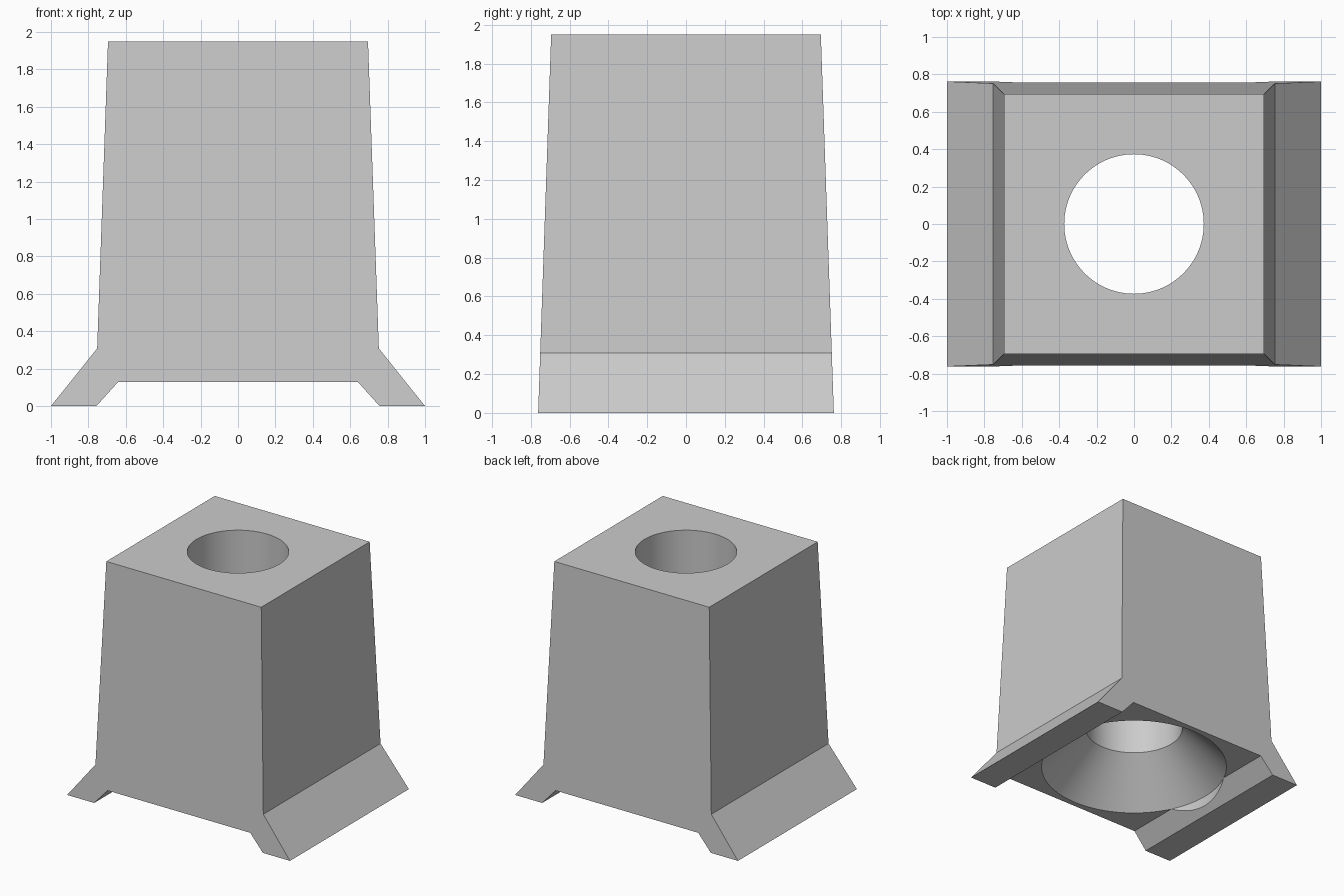
import bpy
import bmesh
import math

cube = bpy.data.objects.get("Cube")
if cube:
    bpy.data.objects.remove(cube)

grey = bpy.data.materials.new("plain grey")
grey.use_nodes = True
colour = (0.6, 0.6, 0.6, 1.0)
grey.diffuse_color = colour
grey.node_tree.nodes["Principled BSDF"].inputs["Base Color"].default_value = colour


def make_object(name, bm):
    bmesh.ops.recalc_face_normals(bm, faces=bm.faces)
    mesh = bpy.data.meshes.new(name)
    bm.to_mesh(mesh)
    bm.free()
    obj = bpy.data.objects.new(name, mesh)
    bpy.context.collection.objects.link(obj)
    mesh.materials.append(grey)
    return obj


# Tapered block with two splayed feet: half outline, mirrored in x
half = [(0.64, 0.13), (0.757, 0), (1, 0), (0.753, 0.308), (0.695, 1.95)]
outline = half + [(-x, z) for x, z in reversed(half)]


def half_depth(z):
    return 0.762 - 0.0344 * z


bm = bmesh.new()
front = [bm.verts.new((x, -half_depth(z), z)) for x, z in outline]
back = [bm.verts.new((x, half_depth(z), z)) for x, z in outline]
bm.faces.new(front)
bm.faces.new(back)
for i in range(len(outline)):
    j = (i + 1) % len(outline)
    bm.faces.new((front[i], front[j], back[j], back[i]))
block = make_object("tapered_block", bm)

# Bore cutter: straight hole flaring at 45 degrees towards the bottom
bore = [(0.713, -0.1), (0.713, 0.13), (0.373, 0.47), (0.373, 2.1)]
sides = 96
bm = bmesh.new()
rings = []
for r, z in bore:
    rings.append([bm.verts.new((r * math.cos(a), r * math.sin(a), z))
                  for a in (math.tau * k / sides for k in range(sides))])
bm.faces.new(rings[0])
bm.faces.new(rings[-1])
for low, high in zip(rings, rings[1:]):
    for k in range(sides):
        n = (k + 1) % sides
        bm.faces.new((low[k], low[n], high[n], high[k]))
cutter = make_object("bore_cutter", bm)
cutter.hide_render = True

# Cut the bore, then smooth its round walls
cut = block.modifiers.new("bore", "BOOLEAN")
cut.operation = "DIFFERENCE"
cut.solver = "EXACT"
cut.object = cutter
bpy.ops.object.select_all(action="DESELECT")
block.select_set(True)
bpy.context.view_layer.objects.active = block
bpy.ops.object.modifier_apply(modifier=cut.name)
bpy.data.objects.remove(cutter)
bpy.ops.object.shade_smooth_by_angle(angle=math.radians(25))
